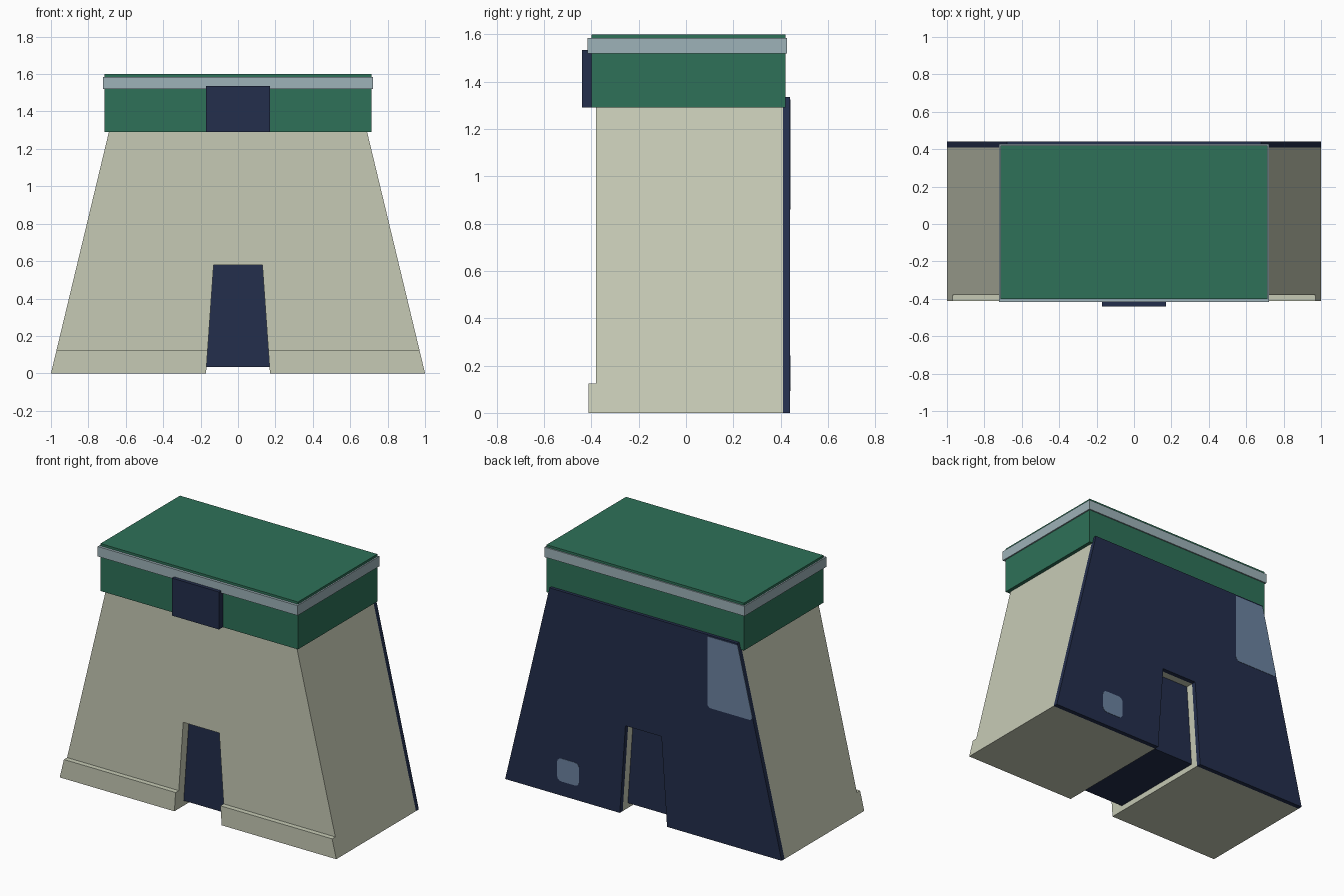
import bpy, bmesh

if "Cube" in bpy.data.objects:
    bpy.data.objects.remove(bpy.data.objects["Cube"])


def material(name, rgb):
    m = bpy.data.materials.new(name)
    lin = [((c / 255 + 0.055) / 1.055) ** 2.4 for c in rgb]
    m.diffuse_color = (*lin, 1)
    m.use_nodes = True
    m.node_tree.nodes["Principled BSDF"].inputs["Base Color"].default_value = m.diffuse_color
    return m


BEIGE = material("stone_beige", (198, 202, 181))
NAVY = material("dark_navy", (35, 46, 76))
GREEN = material("deep_green", (46, 113, 88))
TRIM = material("pale_grey_blue", (157, 178, 184))
SLATE = material("slate_blue", (108, 131, 161))

SLOPE = 0.24            # inward lean of the side walls per unit of height
DOOR_H, DOOR_LEAN = 0.58, 0.07


def side(z):
    return 1.0 - SLOPE * z


def door(z):
    return 0.171 - DOOR_LEAN * z


def extrude(name, points, y0, y1, mat, round_low=0.0, round_all=False):
    """Extrude an x-z profile along y, optionally rounding its corners."""
    bm = bmesh.new()
    face = bm.faces.new([bm.verts.new((x, y0, z)) for x, z in points])
    out = bmesh.ops.extrude_face_region(bm, geom=[face])
    for v in out["geom"]:
        if isinstance(v, bmesh.types.BMVert):
            v.co.y = y1
    if round_low:
        mid = sum(p[1] for p in points) / len(points)
        edges = [e for e in bm.edges
                 if abs(e.verts[0].co.y - e.verts[1].co.y) > 1e-5
                 and (round_all or e.verts[0].co.z < mid)]
        bmesh.ops.bevel(bm, geom=edges, offset=round_low, segments=3,
                        profile=0.5, affect='EDGES')
    bmesh.ops.recalc_face_normals(bm, faces=bm.faces[:])
    me = bpy.data.meshes.new(name)
    bm.to_mesh(me)
    bm.free()
    me.materials.append(mat)
    ob = bpy.data.objects.new(name, me)
    bpy.context.collection.objects.link(ob)
    return ob


def box(name, x, z0, z1, y0, y1, mat):
    return extrude(name, [(-x, z0), (x, z0), (x, z1), (-x, z1)], y0, y1, mat)


def arch(top):
    """Tapered wall outline with the doorway notched out of the base."""
    right = [(door(0), 0), (side(0), 0), (side(top), top)]
    left = [(-x, z) for x, z in reversed(right)]
    d = door(DOOR_H)
    return right + left + [(-d, DOOR_H), (d, DOOR_H)]


# Tapered body and the back panel that follows its outline
extrude("body", arch(1.30), -0.38, 0.41, BEIGE)
extrude("back_panel", arch(1.335), 0.41, 0.44, NAVY)

# Low plinth on either side of the doorway
for s, label in ((1, "right"), (-1, "left")):
    h = 0.125
    extrude("plinth_" + label,
            [(s * door(0), 0), (s * side(0), 0),
             (s * side(h), h), (s * door(h), h)], -0.413, -0.38, BEIGE)

# Recessed door block, raised off the ground
lo, hi = 0.035, DOOR_H + 0.003
extrude("door_block",
        [(-door(lo) - 0.002, lo), (door(lo) + 0.002, lo),
         (door(hi) + 0.002, hi), (-door(hi) - 0.002, hi)], -0.32, 0.36, NAVY)

# Roof block, trim band and front plaque
box("roof_block", 0.714, 1.29, 1.60, -0.40, 0.42, GREEN)
box("roof_trim", 0.723, 1.52, 1.585, -0.417, 0.428, TRIM)
box("front_plaque", 0.17, 1.29, 1.535, -0.44, -0.40, NAVY)

# Pale patches on the back panel
extrude("upper_back_patch",
        [(-0.464, 0.86), (-side(0.86), 0.86),
         (-side(1.325), 1.325), (-0.464, 1.325)],
        0.438, 0.442, SLATE, round_low=0.025)
extrude("lower_back_patch",
        [(0.464, 0.093), (0.623, 0.093), (0.623, 0.243), (0.464, 0.243)],
        0.438, 0.442, SLATE, round_low=0.03, round_all=True)
